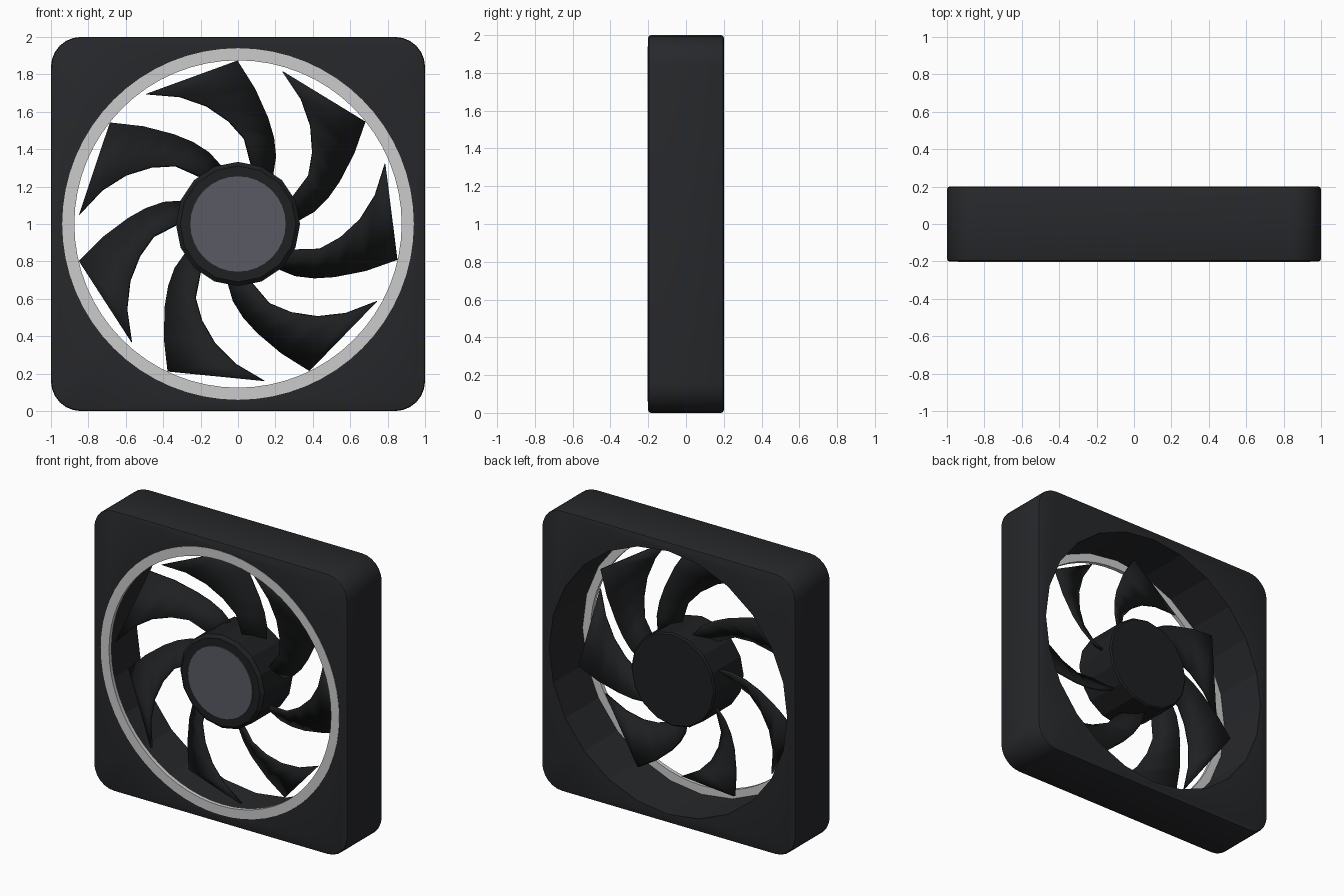
import bpy, bmesh, math
from mathutils import Matrix, Vector

if "Cube" in bpy.data.objects:
    bpy.data.objects.remove(bpy.data.objects["Cube"])


def material(name, c):
    m = bpy.data.materials.new(name)
    m.diffuse_color = (*c, 1)
    m.use_nodes = True
    m.node_tree.nodes["Principled BSDF"].inputs["Base Color"].default_value = m.diffuse_color
    return m


BLACK = material("black_plastic", (0.02, 0.021, 0.024))
BLADE = material("blade_plastic", (0.013, 0.014, 0.015))
GREY = material("cap_grey", (0.1, 0.105, 0.125))


def finish(bm, name, mat=None, smooth=None):
    bmesh.ops.recalc_face_normals(bm, faces=bm.faces)
    me = bpy.data.meshes.new(name)
    bm.to_mesh(me)
    bm.free()
    ob = bpy.data.objects.new(name, me)
    bpy.context.collection.objects.link(ob)
    if mat:
        me.materials.append(mat)
    if smooth:
        bpy.ops.object.select_all(action='DESELECT')
        ob.select_set(True)
        bpy.context.view_layer.objects.active = ob
        bpy.ops.object.shade_smooth_by_angle(angle=math.radians(smooth))
    return ob


def lathe(name, profile, n, mat=None, smooth=None, closed=False):
    """Turn an (r, y) profile around the fan axis; open profiles get end caps."""
    bm = bmesh.new()
    rings = []
    for r, y in profile:
        rings.append([bm.verts.new((r * math.sin(2 * math.pi * i / n), y,
                                    1 + r * math.cos(2 * math.pi * i / n)))
                      for i in range(n)])
    pairs = list(zip(rings, rings[1:]))
    if closed:
        pairs.append((rings[-1], rings[0]))
    else:
        bm.faces.new(rings[0])
        bm.faces.new(rings[-1])
    for a, b in pairs:
        for i in range(n):
            j = (i + 1) % n
            bm.faces.new((a[i], a[j], b[j], b[i]))
    return finish(bm, name, mat, smooth)


# Square frame: rounded corners, softened rims, round opening
bm = bmesh.new()
bmesh.ops.create_cube(bm, size=1, matrix=Matrix.Translation((0, 0, 1)) @ Matrix.Diagonal((2, 0.4, 2, 1)))
depth_edges = [e for e in bm.edges if abs(e.verts[0].co.y - e.verts[1].co.y) > 0.1]
bmesh.ops.bevel(bm, geom=depth_edges, offset=0.16, segments=6, profile=0.5, affect='EDGES')
rims = [e for e in bm.edges if abs(e.verts[0].co.y - e.verts[1].co.y) < 0.01]
bmesh.ops.bevel(bm, geom=rims, offset=0.014, segments=2, profile=0.5, affect='EDGES')
frame = finish(bm, "frame", BLACK, 35)

cutter = lathe("opening_cutter", [(0.938, -0.4), (0.938, 0.4)], 24)
cutter.hide_render = True
cutter.hide_viewport = False
cutter.display_type = 'WIRE'
cut = frame.modifiers.new("opening", 'BOOLEAN')
cut.operation = 'DIFFERENCE'
cut.solver = 'EXACT'
cut.object = cutter
bpy.context.view_layer.objects.active = frame
bpy.ops.object.modifier_apply(modifier=cut.name)
bpy.data.objects.remove(cutter)

# Light ring around the front of the opening
lathe("front_ring", [(0.875, -0.203), (0.94, -0.203), (0.94, -0.175), (0.875, -0.175)],
      64, None, 30, closed=True)

# Hub and its grey cap
lathe("hub", [(0.31, -0.195), (0.332, -0.175), (0.332, 0.14), (0.322, 0.15)], 16, BLADE)
lathe("hub_cap", [(0.255, -0.203), (0.255, -0.17)], 32, GREY, 30)

# Swept blades: matching points on the front and back edge of the first blade (x, z)
front_edge = [(0.08, 0.29), (0.037, 0.455), (-0.048, 0.55), (-0.166, 0.63), (-0.31, 0.68), (-0.49, 0.695)]
back_edge = [(0.18, 0.25), (0.198, 0.36), (0.188, 0.46), (0.158, 0.565), (0.09, 0.72), (-0.005, 0.872)]
for k in range(7):
    turn = Matrix.Rotation(k * 2 * math.pi / 7, 4, 'Y')
    bm = bmesh.new()
    rows = []
    for i, (f, b) in enumerate(zip(front_edge, back_edge)):
        t = i / 5
        pair = [Vector((f[0], -0.06 - 0.10 * t, f[1])), Vector((b[0], 0.06 - 0.07 * t, b[1]))]
        rows.append([bm.verts.new(turn @ p + Vector((0, 0, 1))) for p in pair])
    for a, b in zip(rows, rows[1:]):
        bm.faces.new((a[0], a[1], b[1], b[0]))
    blade = finish(bm, f"blade_{k + 1}", BLADE, 30)
    thick = blade.modifiers.new("thickness", 'SOLIDIFY')
    thick.thickness = 0.018
    thick.offset = 0
